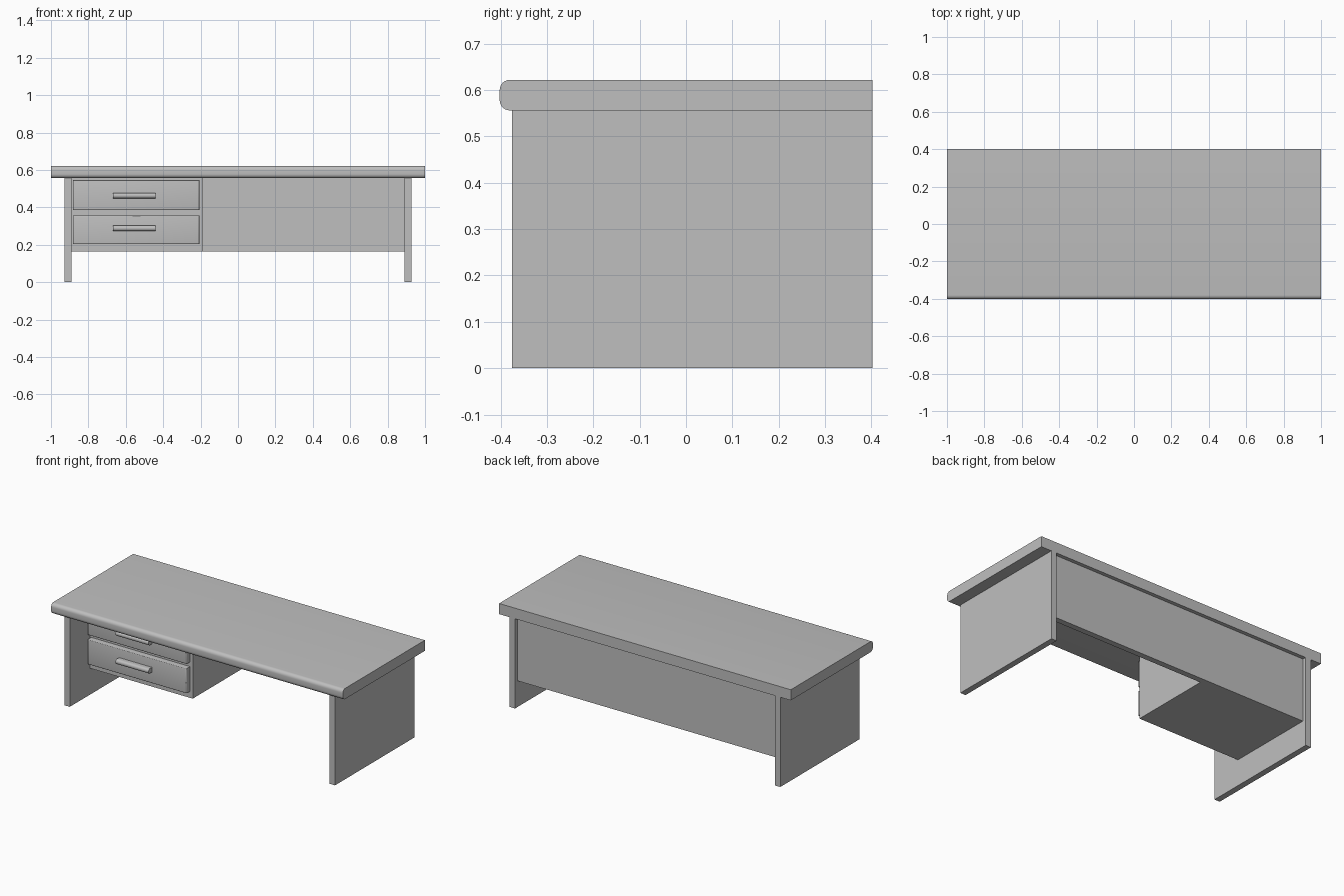
import bpy
import bmesh
import math

if "Cube" in bpy.data.objects:
    bpy.data.objects.remove(bpy.data.objects["Cube"], do_unlink=True)

grey = bpy.data.materials.new("plain_grey")
grey.use_nodes = True
grey.diffuse_color = (0.52, 0.52, 0.52, 1)
grey.node_tree.nodes["Principled BSDF"].inputs["Base Color"].default_value = grey.diffuse_color


def box(name, x, y, z, radius=0.0, segments=5, rounded=None):
    """Box from three (low, high) ranges; edges chosen by the rule are rounded."""
    bm = bmesh.new()
    bmesh.ops.create_cube(bm, size=1)
    for v in bm.verts:
        v.co = [lo + (c + 0.5) * (hi - lo) for c, (lo, hi) in zip(v.co, (x, y, z))]
    if rounded:
        edges = [e for e in bm.edges if rounded(e, y[0])]
        bmesh.ops.bevel(bm, geom=edges, offset=radius, segments=segments,
                        profile=0.5, affect='EDGES')
    mesh = bpy.data.meshes.new(name)
    bm.to_mesh(mesh)
    bm.free()
    mesh.materials.append(grey)
    obj = bpy.data.objects.new(name, mesh)
    bpy.context.collection.objects.link(obj)
    if rounded:
        bpy.ops.object.select_all(action='DESELECT')
        obj.select_set(True)
        bpy.context.view_layer.objects.active = obj
        bpy.ops.object.shade_smooth_by_angle(angle=math.radians(35))
    return obj


def on_front(edge, front):
    return all(abs(v.co.y - front) < 1e-5 for v in edge.verts)


def long_front(edge, front):
    a, b = edge.verts
    return on_front(edge, front) and abs(a.co.x - b.co.x) > 1e-4


BACK = 0.402
UNDER = 0.556      # underside of the top
LOW = 0.163        # underside of cabinet and back panel
LEG_IN, LEG_OUT = 0.891, 0.928

# Top with a rounded front edge
box("desk_top", (-1, 1), (-BACK, BACK), (UNDER, 0.622), 0.022, 6, long_front)

# Slab legs
box("left_leg", (LEG_IN, LEG_OUT), (-0.375, BACK), (0, UNDER))
box("right_leg", (-LEG_OUT, -LEG_IN), (-0.375, BACK), (0, UNDER))

# Recessed back panel and drawer cabinet
box("back_panel", (-LEG_IN, LEG_IN), (0.343, 0.379), (LOW, UNDER))
box("drawer_cabinet", (-LEG_IN, -0.187), (-0.176, 0.343), (LOW, UNDER))

# Drawer fronts with bar handles
for level, bottom, top, grip in (("upper", 0.385, 0.546, 0.463),
                                 ("lower", 0.203, 0.357, 0.288)):
    box(level + "_drawer", (-0.883, -0.206), (-0.212, -0.176), (bottom, top),
        0.006, 3, on_front)
    box(level + "_handle", (-0.667, -0.441), (-0.247, -0.21),
        (grip - 0.015, grip + 0.015), 0.0145, 6, long_front)
